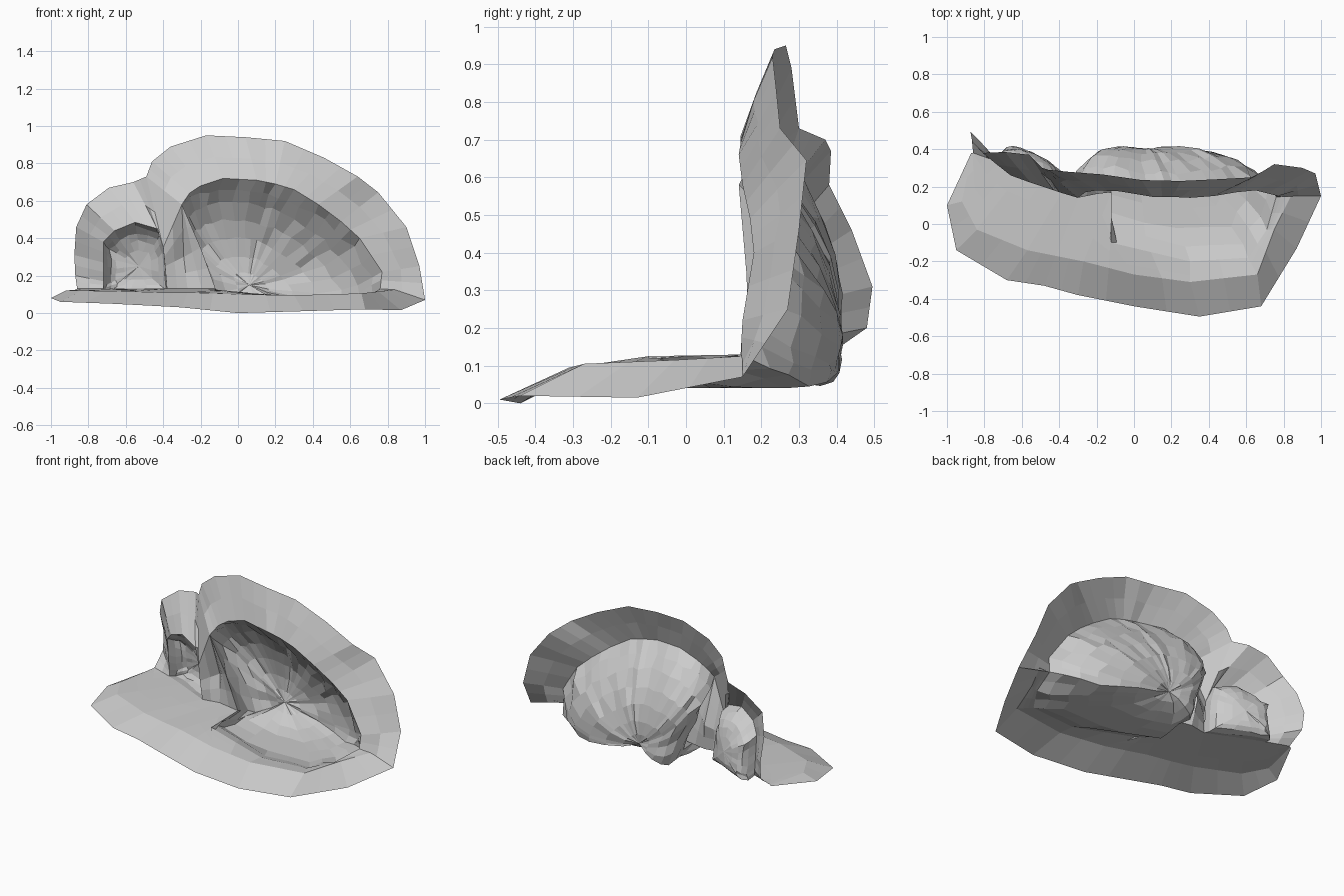
import bpy, bmesh, math, random
from mathutils import Vector as V

if "Cube" in bpy.data.objects:
    bpy.data.objects.remove(bpy.data.objects["Cube"])

random.seed(4)
VIEW = V((0.1, -1.6, 1.3))


def divide(points, k, closed=False):
    """Split each segment of a polyline into k pieces."""
    pts = [V(p) for p in points]
    if closed:
        pts.append(pts[0])
    out = [a.lerp(b, i / k) for a, b in zip(pts, pts[1:]) for i in range(k)]
    return out if closed else out + [pts[-1]]


def between(a, b, n, jitter=0.0):
    """Rows stepping from polyline a to polyline b, roughened away from the borders."""
    rows = [[p.lerp(q, i / n) for p, q in zip(a, b)] for i in range(n + 1)]
    for row in rows[1:-1]:
        for p in row[1:-1]:
            p.y += random.uniform(-jitter, jitter)
    return rows


def loft(name, rows, closed=False):
    """Skin rows of equal length into one open sheet facing the viewer."""
    bm = bmesh.new()
    grid = [[bm.verts.new(p) for p in row] for row in rows]
    n = len(rows[0])
    for r, s in zip(grid, grid[1:]):
        for i in range(n if closed else n - 1):
            j = (i + 1) % n
            bm.faces.new((r[i], r[j], s[j], s[i]))
    bmesh.ops.remove_doubles(bm, verts=bm.verts, dist=0.0005)
    bm.normal_update()
    for f in bm.faces:
        if f.normal.dot(VIEW - f.calc_center_median()) < 0:
            f.normal_flip()
    me = bpy.data.meshes.new(name)
    bm.to_mesh(me)
    bm.free()
    ob = bpy.data.objects.new(name, me)
    bpy.context.collection.objects.link(ob)
    return ob


def hollow(name, loop, mid, apex, power, rings, jitter, floor_z):
    """Rounded hollow running back from a closed opening to its deepest point."""
    mid, depth = V(mid), V(apex) - V(mid)
    rows = []
    for k in range(rings + 1):
        t = math.pi / 2 * k / rings
        c = max(math.cos(t), 0) ** power if k < rings else 0
        s = math.sin(t) ** power
        row = []
        for p in loop:
            q = mid + (p - mid) * c + depth * s
            if 0 < k < rings:
                q += V([random.uniform(-jitter, jitter) * c for _ in range(3)])
            if k:
                q.z = max(q.z, floor_z)
            row.append(q)
        rows.append(row)
    return loft(name, rows, True)


# floor: outer lip, top of the lip, and the line where it meets walls and basin
lip = [(-.87, .38, .12), (-1, .1, .08), (-.95, -.14, .06), (-.68, -.3, .05),
       (-.48, -.33, .04), (-.3, -.38, .03), (0, -.44, 0), (.35, -.495, .01),
       (.68, -.44, .02), (.87, -.13, .015), (1, .15, .07)]
shelf = [(-.865, .38, .125), (-.92, .12, .12), (-.84, -.03, .12), (-.57, -.14, .115),
         (-.42, -.17, .11), (-.27, -.2, .11), (0, -.27, .1), (.3, -.31, .095),
         (.66, -.27, .105), (.75, -.03, .115), (.84, .15, .125)]
inner = [(-.86, .38, .13), (-.72, .33, .13), (-.6, .28, .13), (-.38, .18, .13),
         (-.27, .2, .13), (-.12, .17, .13), (-.12, -.1, .125), (.3, -.2, .085),
         (.61, -.18, .09), (.71, -.03, .1), (.76, .145, .13)]
l, s, n = (divide(r, 2) for r in (lip, shelf, inner))
loft("floor", [l] + between(s, n, 3))

# large hollow: arch of the mouth and its flared outer rim
peak, notch = (-.3, .14, .58), (-.49, .3, .73)
pillar_right = [(-.12, .17, .13), (-.2, .16, .35), peak]
arch = [peak, (-.26, .17, .64), (-.2, .18, .68), (-.08, .175, .72), (.1, .145, .71),
        (.2, .145, .69), (.3, .14, .66), (.43, .15, .58), (.55, .17, .49),
        (.65, .18, .4), (.77, .15, .22), (.76, .145, .13)]
rim = [notch, (-.46, .29, .81), (-.36, .28, .89), (-.17, .265, .95), (.04, .235, .94),
       (.25, .23, .92), (.46, .24, .83), (.64, .25, .73), (.75, .32, .645),
       (.9, .3, .46), (.97, .27, .25), (1, .15, .07)]
loft("large_flange", between(divide(arch, 2), divide(rim, 2), 2, .008))
mouth = pillar_right[:-1] + arch + inner[9:5:-1]
hollow("large_hollow", divide(mouth, 2, True), (.2, 0, .39), (.06, .39, .15),
       1.15, 7, .014, .04)

# small hollow on the left; its flange wing touches the floor and bulges backward
arch = [(-.72, .33, .13), (-.72, .33, .17), (-.72, .32, .27), (-.72, .31, .38),
        (-.66, .26, .44), (-.55, .22, .485), (-.43, .18, .45), (-.4, .17, .35)]
rim = [(-.86, .38, .13), (-.87, .48, .2), (-.875, .495, .31), (-.865, .44, .46),
       (-.81, .38, .58), (-.69, .385, .67), (-.56, .37, .7), notch]
loft("small_flange", between(divide(arch, 2), divide(rim, 2), 2, .008))
mouth = arch + [(-.38, .18, .13), (-.6, .28, .13)]
hollow("small_hollow", divide(mouth, 2, True), (-.55, .25, .29), (-.53, .375, .25),
       .7, 5, .008, .11)

# pillar between the hollows, creased down the middle
left = [(-.38, .18, .13), (-.39, .17, .25), (-.4, .17, .35)]
crease = [(-.27, .2, .13), (-.29, .23, .3), peak]
rows = between(divide(left, 2), divide(crease, 2), 2, .01)
rows += between(divide(crease, 2), divide(pillar_right, 2), 2, .01)
loft("pillar", rows)
# wedge joining the small flange to the pillar top
loft("pillar_top", between(divide([left[2], left[2]], 3),
                           divide([notch, peak], 3), 2))
